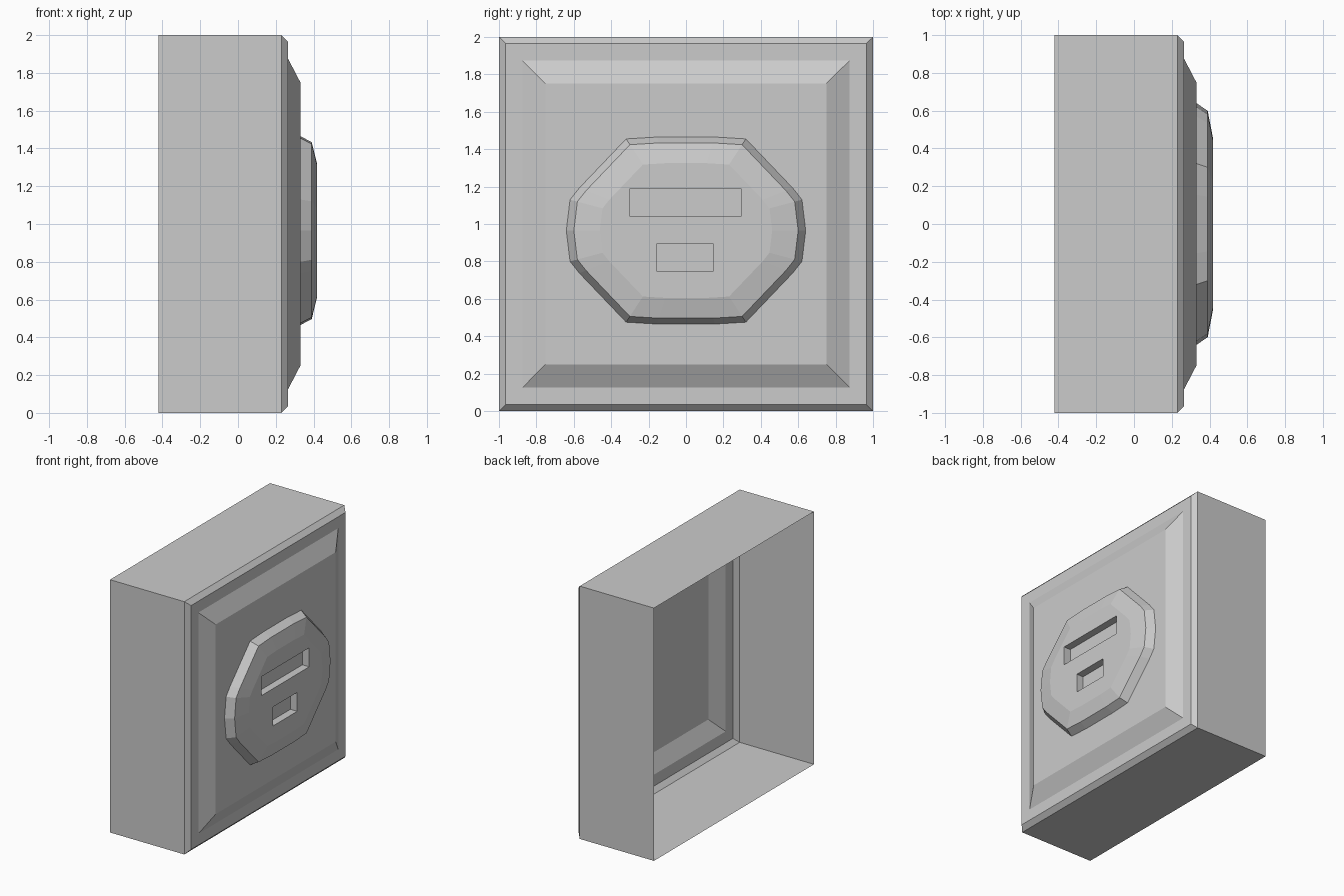
import bpy, bmesh
from mathutils import Vector

if "Cube" in bpy.data.objects:
    bpy.data.objects.remove(bpy.data.objects["Cube"])


def ring(bm, x, pts):
    return [bm.verts.new((x, y, z)) for y, z in pts]


def rect(y0, y1, z0, z1):
    return [(y0, z0), (y1, z0), (y1, z1), (y0, z1)]


def bridge(bm, a, b):
    n = len(a)
    for i in range(n):
        j = (i + 1) % n
        bm.faces.new((a[i], a[j], b[j], b[i]))


def fill(bm, *loops):
    # flat +x face bounded by the first loop, with the others as holes
    edges = []
    for lp in loops:
        for i, v in enumerate(lp):
            w = lp[(i + 1) % len(lp)]
            edges.append(bm.edges.get((v, w)) or bm.edges.new((v, w)))
    res = bmesh.ops.triangle_fill(bm, edges=edges, use_beauty=True, normal=Vector((1, 0, 0)))
    for f in res["geom"]:
        if isinstance(f, bmesh.types.BMFace):
            f.normal_update()
            if f.normal.x < 0:
                f.normal_flip()


def finish(bm, name):
    me = bpy.data.meshes.new(name)
    bm.to_mesh(me)
    bm.free()
    bpy.context.collection.objects.link(bpy.data.objects.new(name, me))


# Rounded octagon: one quarter (y, z offset) mirrored to a full loop
CZ = 0.965
quarter = [(0.64, 0), (0.62, 0.165), (0.57, 0.228), (0.32, 0.49), (0.155, 0.5)]
half = quarter + [(-y, z) for y, z in reversed(quarter)]
octagon = half + [(y, -z) for y, z in reversed(half[1:-1])]


def oct_loop(s):
    return [(y * s, CZ + z * s) for y, z in octagon]


# Housing: open-backed box with bevelled rim and raised panel
bm = bmesh.new()
prev = None
for x, inset in [(-0.42, 0), (0.23, 0), (0.265, 0.035), (0.265, 0.125), (0.33, 0.25)]:
    h = 1 - inset
    cur = ring(bm, x, rect(-h, h, 1 - h, 1 + h))
    if prev:
        bridge(bm, prev, cur)
    prev = cur
fill(bm, prev, ring(bm, 0.33, oct_loop(1)))
finish(bm, "housing")

# Button: stepped octagonal boss with two recessed slots
bm = bmesh.new()
base = ring(bm, 0.33, oct_loop(1))
shoulder = ring(bm, 0.39, oct_loop(0.937))
top = ring(bm, 0.417, oct_loop(0.72))
bm.faces.new(base[::-1])
bridge(bm, base, shoulder)
bridge(bm, shoulder, top)
holes = []
for r in [rect(-0.30, 0.295, 1.04, 1.19), rect(-0.155, 0.145, 0.745, 0.895)]:
    mouth, floor = ring(bm, 0.417, r), ring(bm, 0.357, r)
    bridge(bm, mouth, floor)
    bm.faces.new(floor)
    holes.append(mouth)
fill(bm, top, *holes)
finish(bm, "button")
